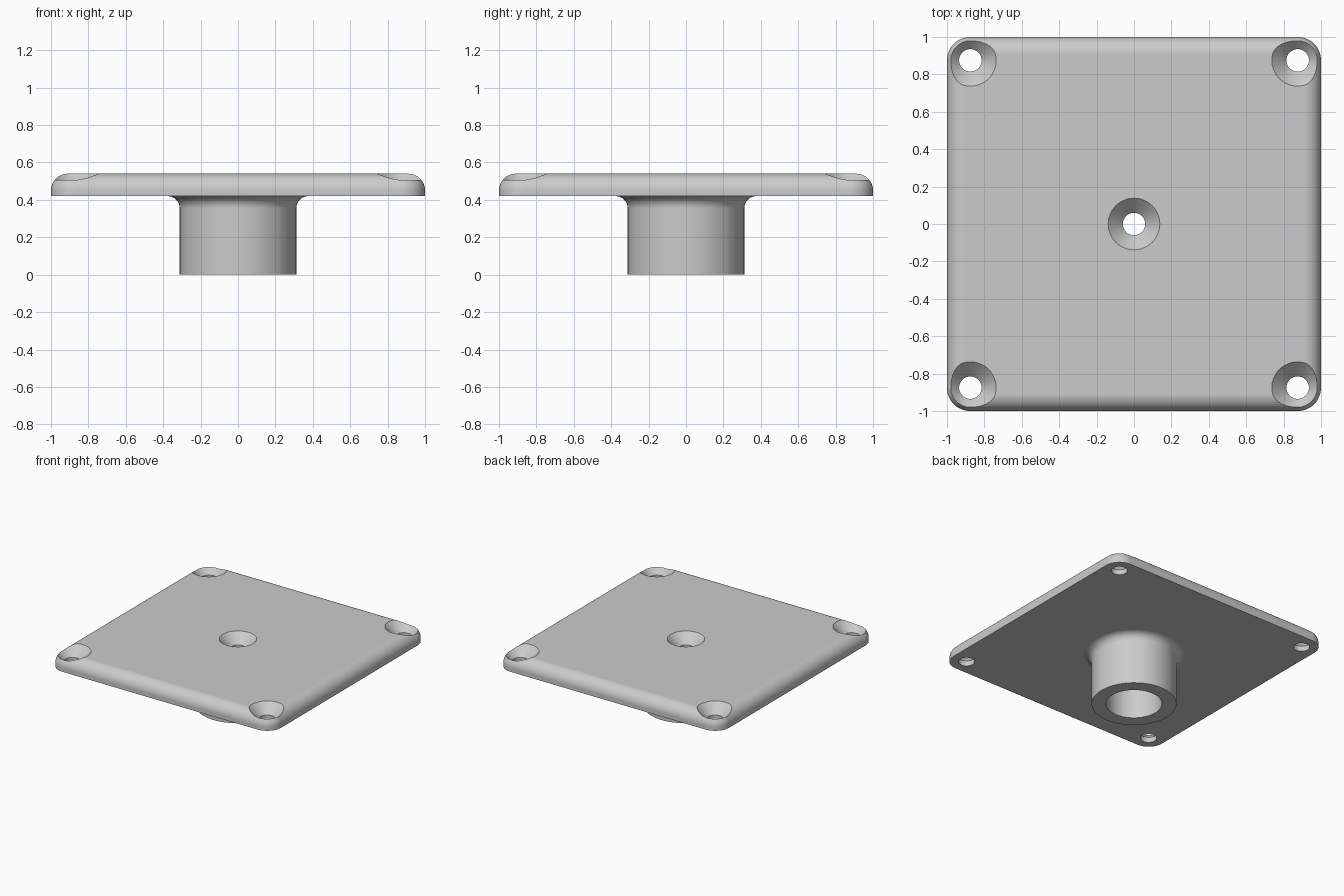
import bpy, bmesh, math
from math import sin, cos, pi

cube = bpy.data.objects.get("Cube")
if cube:
    bpy.data.objects.remove(cube)

PLATE_BOTTOM, PLATE_TOP = 0.42, 0.54
CORNER, EDGE = 0.125, 0.09          # plan corner radius, top edge rounding
STEM_R, BORE_R, FILLET = 0.312, 0.205, 0.064
HOLE_R, SINK_R, HOLE_POS = 0.06, 0.138, 0.875

grey = bpy.data.materials.new("plain_grey")
grey.use_nodes = True
colour = (0.6, 0.6, 0.6, 1)
grey.diffuse_color = colour
grey.node_tree.nodes["Principled BSDF"].inputs["Base Color"].default_value = colour


def loft(name, rings):
    """Closed solid through stacked rings with equal point counts."""
    bm = bmesh.new()
    loops = [[bm.verts.new(p) for p in ring] for ring in rings]
    n = len(loops[0])
    for a, b in zip(loops, loops[1:]):
        for i in range(n):
            j = (i + 1) % n
            bm.faces.new((a[i], a[j], b[j], b[i]))
    bm.faces.new(loops[0][::-1])
    bm.faces.new(loops[-1])
    bmesh.ops.recalc_face_normals(bm, faces=bm.faces)
    mesh = bpy.data.meshes.new(name)
    bm.to_mesh(mesh)
    bm.free()
    mesh.materials.append(grey)
    obj = bpy.data.objects.new(name, mesh)
    bpy.context.collection.objects.link(obj)
    return obj


def circle(r, z, cx=0, cy=0, n=64):
    return [(cx + r * cos(2 * pi * i / n), cy + r * sin(2 * pi * i / n), z) for i in range(n)]


def rounded_square(inset, z, steps=12):
    r, c, ring = CORNER - inset, 1 - CORNER, []
    for q, (sx, sy) in enumerate([(1, 1), (-1, 1), (-1, -1), (1, -1)]):
        for i in range(steps + 1):
            a = (q + i / steps) * pi / 2
            ring.append((sx * c + r * cos(a), sy * c + r * sin(a), z))
    return ring


def combine(target, other, operation):
    mod = target.modifiers.new(operation.lower(), 'BOOLEAN')
    mod.operation, mod.object, mod.solver = operation, other, 'EXACT'
    bpy.context.view_layer.objects.active = target
    bpy.ops.object.modifier_apply(modifier=mod.name)
    bpy.data.objects.remove(other)


# Square plate with rounded top edge
angles = [i / 10 * pi / 2 for i in range(11)]
body = loft("mounting_plate", [rounded_square(0, PLATE_BOTTOM)] + [
    rounded_square(EDGE * (1 - cos(a)), PLATE_TOP - EDGE + EDGE * sin(a)) for a in angles])

# Round stem flaring into the plate underside
flare = [circle(STEM_R + FILLET * (1 - cos(a)), PLATE_BOTTOM - FILLET + FILLET * sin(a))
         for a in angles]
stem = loft("stem", [circle(STEM_R, 0)] + flare + [circle(STEM_R + FILLET, PLATE_BOTTOM + 0.015)])
combine(body, stem, 'UNION')

# Blind bore in the stem
combine(body, loft("bore", [circle(BORE_R, -0.1), circle(BORE_R, PLATE_BOTTOM - 0.002)]), 'DIFFERENCE')

# Countersunk screw holes: centre and four corners
spots = [(0, 0)] + [(sx * HOLE_POS, sy * HOLE_POS) for sx in (-1, 1) for sy in (-1, 1)]
for x, y in spots:
    drill = loft("drill", [
        circle(HOLE_R, 0.3, x, y),
        circle(HOLE_R, PLATE_TOP - (SINK_R - HOLE_R), x, y),
        circle(SINK_R + 0.05, PLATE_TOP + 0.05, x, y)])
    combine(body, drill, 'DIFFERENCE')

# Smooth curved surfaces, crisp edges, level flats
bpy.ops.object.select_all(action='DESELECT')
body.select_set(True)
bpy.context.view_layer.objects.active = body
bpy.ops.object.shade_smooth_by_angle(angle=math.radians(28))
weighted = body.modifiers.new("level_flats", 'WEIGHTED_NORMAL')
weighted.keep_sharp = True
weighted.weight = 100
